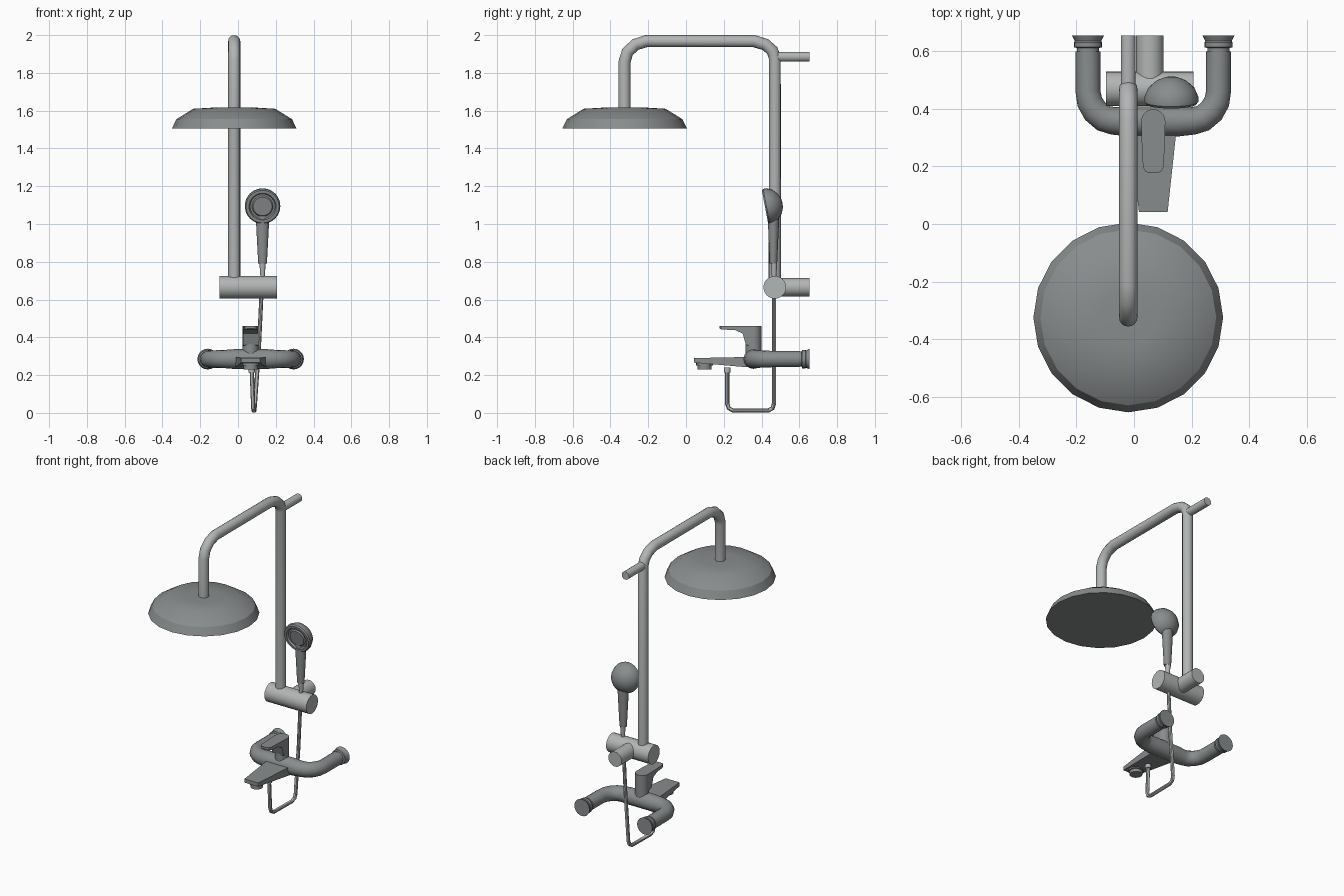
import bpy, bmesh, math
from mathutils import Vector

if "Cube" in bpy.data.objects:
    bpy.data.objects.remove(bpy.data.objects["Cube"])


def material(name, col):
    m = bpy.data.materials.new(name)
    m.diffuse_color = (*col, 1)
    m.use_nodes = True
    m.node_tree.nodes["Principled BSDF"].inputs["Base Color"].default_value = m.diffuse_color
    return m


LIGHT = material("light_chrome", (0.45, 0.465, 0.465))
DARK = material("grey_chrome", (0.25, 0.265, 0.27))


def finish(obj, mat, angle=35):
    obj.data.materials.clear()
    obj.data.materials.append(mat)
    bpy.ops.object.select_all(action='DESELECT')
    bpy.context.view_layer.objects.active = obj
    obj.select_set(True)
    bpy.ops.object.shade_smooth_by_angle(angle=math.radians(angle))
    return obj


def mesh_object(name, bm, mat, angle=35):
    me = bpy.data.meshes.new(name)
    bm.to_mesh(me)
    bm.free()
    obj = bpy.data.objects.new(name, me)
    bpy.context.collection.objects.link(obj)
    return finish(obj, mat, angle)


def lathe(name, profile, loc, mat, axis=(0, 0, 1), n=20, squash=1):
    """Spin (radius, height) points about an axis; a repeated point makes a hard edge."""
    bm = bmesh.new()
    q = Vector((0, 0, 1)).rotation_difference(Vector(axis))
    rings = []
    for r, h in profile:
        k = n if r > 0 else 1
        rings.append([bm.verts.new(q @ Vector((r * math.cos(2 * math.pi * i / n),
                                               squash * r * math.sin(2 * math.pi * i / n), h))
                                   + Vector(loc)) for i in range(k)])
    for j in range(len(rings) - 1):
        if profile[j] == profile[j + 1]:
            continue
        a, b = rings[j], rings[j + 1]
        for i in range(n):
            f = [a[i % len(a)], a[(i + 1) % len(a)], b[(i + 1) % len(b)], b[i % len(b)]]
            bm.faces.new(list(dict.fromkeys(f)))
    return mesh_object(name, bm, mat)


def rod(name, start, axis, length, r, mat, n=24):
    return lathe(name, [(0, 0), (r, 0), (r, length), (0, length)], start, mat, axis, n)


def tube(name, pts, r, mat, radii=None, res=6):
    cu = bpy.data.curves.new(name, 'CURVE')
    cu.dimensions = '3D'
    cu.bevel_depth = r
    cu.bevel_resolution = res
    cu.use_fill_caps = True
    sp = cu.splines.new('POLY')
    sp.points.add(len(pts) - 1)
    for i, p in enumerate(pts):
        sp.points[i].co = (*p, 1)
        sp.points[i].radius = radii[i] if radii else 1
    obj = bpy.data.objects.new(name, cu)
    bpy.context.collection.objects.link(obj)
    bpy.ops.object.select_all(action='DESELECT')
    bpy.context.view_layer.objects.active = obj
    obj.select_set(True)
    bpy.ops.object.convert(target='MESH')
    return finish(bpy.context.object, mat)


def loft(name, sections, cx, mat):
    """Box sections along y: (y, half width, bottom z, top z)."""
    bm = bmesh.new()
    rings = [[bm.verts.new((cx + sx * w, y, z)) for sx, z in
              ((-1, zb), (1, zb), (1, zt), (-1, zt))] for y, w, zb, zt in sections]
    for a, b in zip(rings, rings[1:]):
        for i in range(4):
            bm.faces.new((a[i], a[(i + 1) % 4], b[(i + 1) % 4], b[i]))
    bm.faces.new(rings[0])
    bm.faces.new(rings[-1])
    bmesh.ops.recalc_face_normals(bm, faces=bm.faces)
    return mesh_object(name, bm, mat, 25)


# riser pipe with its overhead arm
X = -0.02
yz = [(0.47, 0.66), (0.47, 1.88), (0.457, 1.918), (0.42, 1.95), (0.36, 1.968),
      (-0.21, 1.968), (-0.268, 1.95), (-0.31, 1.91), (-0.325, 1.86), (-0.325, 1.60)]
tube("riser_pipe", [(X, y, z) for y, z in yz], 0.032, LIGHT)
rod("upper_wall_mount", (X, 0.47, 1.885), (0, 1, 0), 0.185, 0.026, LIGHT)

# overhead rain shower
lathe("rain_head", [(0, 1.505), (0.33, 1.505), (0.33, 1.505), (0.306, 1.555), (0.306, 1.555),
                    (0.217, 1.61), (0.1, 1.617), (0, 1.618)], (X, -0.325, 0), DARK)

# hand shower bracket
rod("bracket_bar", (-0.097, 0.47, 0.665), (1, 0, 0), 0.304, 0.06, LIGHT)
rod("bracket_wall_mount", (0.055, 0.47, 0.665), (0, 1, 0), 0.185, 0.048, LIGHT)

# hand shower: handle and tilted head with a ringed face
lathe("hand_shower_handle", [(0, 0.79), (0.023, 0.79), (0.034, 1.0), (0.034, 1.06), (0, 1.06)],
      (0.13, 0.463, 0), DARK, squash=0.85)
lathe("hand_shower_head", [(0, 0.004), (0.05, 0.004), (0.056, 0.012), (0.066, 0.012), (0.072, 0),
                           (0.088, 0), (0.094, 0.008), (0.094, 0.025), (0.081, 0.055),
                           (0.053, 0.08), (0.025, 0.092), (0, 0.095)],
      (0.13, 0.418, 1.092), DARK, axis=Vector((0, 0.982, 0.186)).normalized(), n=24)
lathe("hose_cone", [(0, 0.70), (0.01, 0.70), (0.017, 0.795), (0, 0.795)],
      (0.13, 0.466, 0), LIGHT, n=12)

# hose hanging down and turning forward under the spout
tube("hose", [(0.13, 0.466, 0.75), (0.111, 0.466, 0.35), (0.09, 0.466, 0.05), (0.088, 0.458, 0.025),
              (0.086, 0.435, 0.012), (0.083, 0.25, 0.012), (0.081, 0.226, 0.025),
              (0.08, 0.218, 0.05), (0.073, 0.218, 0.225)], 0.0115, LIGHT, res=3)
rod("hose_nut", (0.073, 0.218, 0.215), (0, 0, 1), 0.026, 0.018, LIGHT, 12)

# mixer body: U-shaped tube, thicker across the front
CX, CZ = 0.067, 0.285
half = [(0.227, 0.60, 0.043), (0.227, 0.46, 0.043), (0.221, 0.425, 0.045), (0.202, 0.392, 0.046),
        (0.173, 0.368, 0.047), (0.14, 0.359, 0.048), (0.09, 0.357, 0.052)]
path = [(-x, y, r) for x, y, r in half] + half[::-1]
tube("mixer_body", [(CX + x, y, CZ) for x, y, r in path], 1, DARK, [r for x, y, r in path])
for side, s in (("left", -1), ("right", 1)):
    lathe("wall_flange_" + side, [(0, 0.56), (0.039, 0.56), (0.039, 0.612), (0.049, 0.615),
                                  (0.049, 0.632), (0.046, 0.636), (0.055, 0.655), (0, 0.655)],
          (CX + s * 0.227, 0, CZ), DARK, axis=(0, 1, 0))

# mixer lever
rod("lever_column", (CX, 0.357, 0.30), (0, 0, 1), 0.161, 0.042, DARK)
loft("lever", [(0.178, 0.018, 0.446, 0.46), (0.184, 0.029, 0.443, 0.461), (0.2, 0.036, 0.441, 0.461),
               (0.26, 0.039, 0.438, 0.461), (0.30, 0.041, 0.42, 0.461), (0.317, 0.041, 0.36, 0.461),
               (0.357, 0.042, 0.35, 0.461)], CX, DARK)

# bath spout and aerator
loft("spout", [(0.042, 0.05, 0.266, 0.29), (0.32, 0.08, 0.242, 0.296), (0.35, 0.08, 0.242, 0.296)],
     CX, DARK)
lathe("aerator", [(0, 0.23), (0.038, 0.23), (0.038, 0.25), (0.044, 0.252), (0.044, 0.275),
                  (0, 0.275)], (CX, 0.098, 0), DARK)
